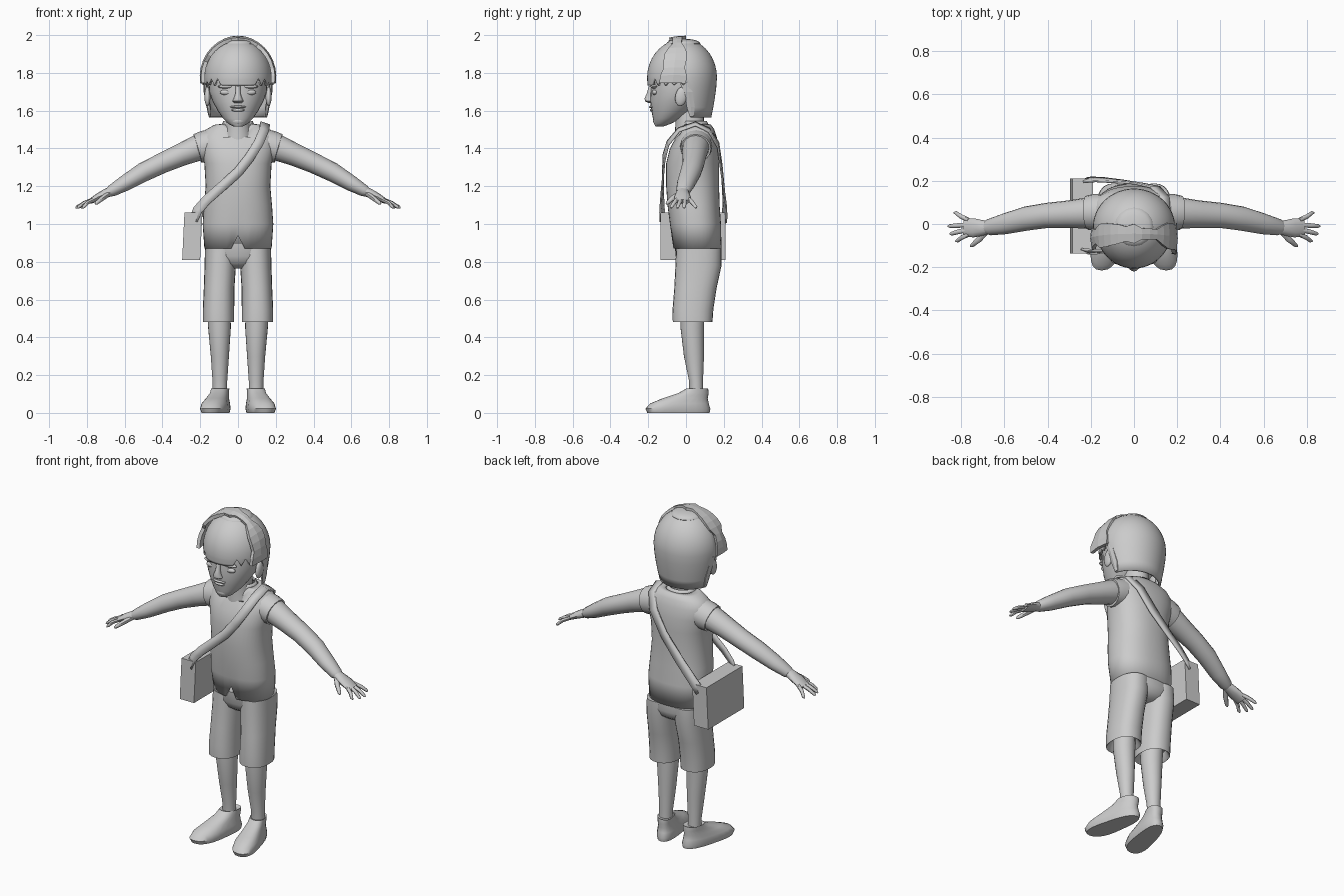
import bpy, bmesh, math, random
from mathutils import Vector

random.seed(4)
if "Cube" in bpy.data.objects:
    bpy.data.objects.remove(bpy.data.objects["Cube"])

grey = bpy.data.materials.new("plain grey")
grey.use_nodes = True
grey.diffuse_color = (0.6, 0.6, 0.6, 1)
grey.node_tree.nodes["Principled BSDF"].inputs["Base Color"].default_value = (0.6, 0.6, 0.6, 1)
TAU = 2 * math.pi


def finish(name, bm, angle=45, thick=0):
    bmesh.ops.recalc_face_normals(bm, faces=bm.faces)
    mesh = bpy.data.meshes.new(name)
    bm.to_mesh(mesh)
    bm.free()
    obj = bpy.data.objects.new(name, mesh)
    bpy.context.collection.objects.link(obj)
    mesh.materials.append(grey)
    if thick:
        mod = obj.modifiers.new("thickness", "SOLIDIFY")
        mod.thickness = thick
        mod.offset = -1
    bpy.ops.object.select_all(action="DESELECT")
    obj.select_set(True)
    bpy.context.view_layer.objects.active = obj
    if angle:
        bpy.ops.object.shade_smooth_by_angle(angle=math.radians(angle))
    return obj


def skin(name, rings, closed=True, caps=True, **kw):
    """Bridge a list of point rings into one surface."""
    bm = bmesh.new()
    rows = [[bm.verts.new(p) for p in ring] for ring in rings]
    n = len(rows[0])
    for a, b in zip(rows, rows[1:]):
        for i in range(n if closed else n - 1):
            j = (i + 1) % n
            bm.faces.new((a[i], a[j], b[j], b[i]))
    if caps:
        bm.faces.new(rows[0])
        bm.faces.new(rows[-1])
    return finish(name, bm, **kw)


def oval(x, y, z, rx, ry, n=24, power=2.0):
    pts = []
    for i in range(n):
        c, s = math.cos(TAU * i / n), math.sin(TAU * i / n)
        e = 2 / power
        pts.append(Vector((x + rx * math.copysign(abs(c) ** e, c),
                           y + ry * math.copysign(abs(s) ** e, s), z)))
    return pts


def tube(name, path, n=16):
    """Limb along a path of (x, y, z, half width in y, half thickness)."""
    rings = []
    for i, (x, y, z, a, b) in enumerate(path):
        p, q = path[max(i - 1, 0)], path[min(i + 1, len(path) - 1)]
        t = (Vector(q[:3]) - Vector(p[:3])).normalized()
        side = (Vector((0, 1, 0)) - t * t.y).normalized()
        up = t.cross(side)
        rings.append([Vector((x, y, z)) + side * a * math.cos(TAU * k / n)
                      + up * b * math.sin(TAU * k / n) for k in range(n)])
    return skin(name, rings)


def ball(name, loc, size, tilt=0):
    bm = bmesh.new()
    bmesh.ops.create_uvsphere(bm, u_segments=16, v_segments=10, radius=1)
    for v in bm.verts:
        v.co = Vector((v.co.x * size[0], v.co.y * size[1], v.co.z * size[2]))
    obj = finish(name, bm)
    obj.location, obj.rotation_euler = loc, (tilt, 0, 0)
    return obj


# Shirt with a V neckline and a small notch in the front hem
shirt = [(.06, .87, .178, .128), (.05, 1.0, .187, .135), (.04, 1.1, .18, .138),
         (.035, 1.2, .171, .14), (.035, 1.32, .178, .14), (.045, 1.4, .198, .13),
         (.055, 1.46, .2, .108), (.06, 1.5, .17, .09), (.055, 1.525, .125, .078),
         (.045, 1.53, .085, .075)]
rings = [oval(0, y, z, rx, ry, 40, 2.3) for y, z, rx, ry in shirt]
rings[0][30].z += .07
for p in rings[-1]:
    drop = max(0, 1 - abs(p.x) / .07) if p.y < .03 else 0
    p.z -= .1 * drop
    p.y -= .035 * drop
for p in rings[-2]:
    drop = max(0, 1 - abs(p.x) / .09) if p.y < .03 else 0
    p.z -= .11 * drop
    p.y -= .035 * drop
for p in rings[-3]:
    drop = max(0, 1 - abs(p.x) / .1) if p.y < .03 else 0
    p.z -= .1 * drop
    p.y -= .025 * drop
skin("shirt", rings, caps=False, thick=.008)

# Collar band and neck
skin("collar", [oval(0, .045, 1.515, .09, .08), oval(0, .04, 1.545, .078, .07)],
     caps=False, thick=.008).rotation_euler = (0, 0, 0)
skin("neck", [oval(0, y, z, rx, ry) for y, z, rx, ry in
              [(.0, 1.38, .08, .06), (.02, 1.47, .075, .08), (.02, 1.54, .065, .075),
               (.01, 1.66, .065, .08)]])

# Shorts hips
skin("shorts_hips", [oval(0, y, z, rx, ry, 28, 2.3) for y, z, rx, ry in
                     [(.07, .765, .06, .07), (.07, .79, .13, .105), (.067, .83, .168, .122),
                      (.062, .9, .172, .122)]])

for s, tag in ((1, "left"), (-1, "right")):
    # Shorts leg with a hollow hem
    skin(tag + "_shorts_leg", [oval(s * x, y, z, rx, ry, 24, 2.3) for x, y, z, rx, ry in
         [(.108, .035, .53, .06, .07), (.103, .035, .485, .076, .097),
          (.103, .035, .48, .083, .105), (.103, .037, .55, .083, .108),
          (.1, .05, .66, .081, .112), (.094, .066, .78, .083, .122),
          (.09, .068, .87, .085, .12)]])
    # Lower leg
    skin(tag + "_leg", [oval(s * x, y, z, rx, ry) for x, y, z, rx, ry in
         [(.1, .035, .58, .06, .065), (.098, .033, .45, .06, .062),
          (.096, .042, .3, .048, .053), (.096, .053, .17, .039, .037),
          (.096, .055, .1, .037, .037)]])
    # Shoe, wider at the toe and turned outward
    rings = []
    for y, z, w, l in [(-.04, 0, .058, .165), (-.043, .022, .064, .172), (-.035, .05, .061, .155),
                       (-.003, .078, .052, .118), (.04, .105, .047, .08), (.06, .13, .046, .057),
                       (.06, .125, .038, .046)]:
        ring = oval(0, y, z, w, l, 24, 2.3)
        for p in ring:
            p.x *= 1 + .25 * max(0, -(p.y + .02) / .15)
            dy = p.y - .06
            p.x = s * (.094 + p.x - dy * .2)
        rings.append(ring)
    skin(tag + "_shoe", rings)
    # Arm and sleeve edge
    tube(tag + "_arm", [(s * x, y, z, a, b) for x, y, z, a, b in
         [(.12, .055, 1.435, .07, .07), (.2, .052, 1.408, .073, .07), (.3, .045, 1.367, .064, .06),
          (.4, .04, 1.323, .058, .054), (.5, .025, 1.275, .056, .051), (.6, .0, 1.215, .048, .042),
          (.67, -.015, 1.175, .038, .031), (.69, -.02, 1.165, .025, .022)]])
    tube(tag + "_sleeve", [(s * x, y, z, a, b) for x, y, z, a, b in
         [(.13, .055, 1.42, .085, .085), (.18, .054, 1.41, .085, .083),
          (.215, .052, 1.4, .08, .078), (.215, .052, 1.4, .07, .07)]])
    # Hand: palm, four fingers and thumb
    tube(tag + "_palm", [(s * x, y, z, a, b) for x, y, z, a, b in
         [(.66, -.015, 1.178, .028, .026), (.7, -.018, 1.162, .036, .024),
          (.74, -.018, 1.143, .044, .02), (.785, -.016, 1.118, .042, .013)]], 12)
    for i, (tx, ty) in enumerate([(.825, -.078), (.852, -.045), (.86, -.01), (.832, .052)]):
        by = -.048 + i * .022
        tube(f"{tag}_finger_{i + 1}", [
            (s * .765, by, 1.13, .011, .011),
            (s * (.77 + tx) / 2, (by + ty) / 2, 1.112, .011, .01),
            (s * (tx - .008), ty, 1.09, .009, .008), (s * tx, ty, 1.084, .004, .004)], 8)
    tube(tag + "_thumb", [(s * .685, -.035, 1.16, .016, .014), (s * .715, -.07, 1.138, .015, .013),
         (s * .748, -.098, 1.112, .01, .01), (s * .756, -.104, 1.105, .004, .004)], 8)
    # Ear, eyelid and brow
    ball(tag + "_ear", (s * .162, -.025, 1.675), (.016, .032, .052), -.2)
    ball(tag + "_eye", (s * .062, -.164, 1.697), (.034, .016, .015))
    ball(tag + "_brow", (s * .062, -.168, 1.728), (.045, .02, .011))
    # Hair lock falling behind the ear
    skin(tag + "_side_lock", [oval(s * x, y, z, rx, ry, 6) for x, y, z, rx, ry in
         [(.175, -.02, 1.8, .012, .045), (.172, .012, 1.7, .01, .025),
          (.155, .025, 1.62, .012, .025), (.15, .03, 1.57, .006, .012)]], angle=0)

# Head, nose and lips
skin("head", [oval(0, y, z, rx, ry, 28) for y, z, rx, ry in
     [(-.14, 1.517, .025, .022), (-.125, 1.53, .05, .044), (-.1, 1.56, .08, .075),
      (-.075, 1.6, .108, .108), (-.05, 1.65, .135, .14), (-.03, 1.7, .153, .158),
      (-.025, 1.78, .158, .162), (-.025, 1.87, .14, .145), (-.025, 1.94, .08, .09)]])
skin("nose", [oval(0, y, z, rx, ry, 12) for y, z, rx, ry in
     [(-.185, 1.64, .018, .014), (-.192, 1.65, .03, .024), (-.196, 1.664, .023, .024),
      (-.19, 1.69, .014, .018), (-.183, 1.73, .013, .014)]])
ball("upper_lip", (0, -.178, 1.62), (.042, .018, .008))
ball("lower_lip", (0, -.174, 1.603), (.036, .018, .009))
ball("chin", (0, -.15, 1.545), (.038, .024, .024))

# Hair shell: short fringe in front, long at the nape
COLS, ROWS, MID = 48, 14, 1.775
rings = [[] for _ in range(ROWS)]
for i in range(COLS):
    c, s = math.cos(TAU * i / COLS), math.sin(TAU * i / COLS)
    if s > .2:
        low = 1.565
    elif s < -.5:
        low = 1.732
    else:
        low = 1.735 + .02 * (i % 2)
    if abs(c) > .55 and -.9 < s < -.6:
        low += .04 * (i % 2)
    for r in range(ROWS):
        f = (r + .3) / (ROWS - .7)
        if f < .7:
            a = f / .7 * math.pi / 2
            z, k = MID + .205 * math.cos(a), math.sin(a)
        else:
            g = (f - .7) / .3
            z = MID - (MID - low) * g
            k = 1 - .17 * ((MID - z) / .21) ** 1.5
        rx = .19 if s > -.1 else .18
        ry = .178 if s > 0 else .192
        rings[r].append(Vector((rx * k * c, -.014 + ry * k * s, z)))
skin("hair", rings, caps=False, thick=.012)
ball("hair_crown", (0, -.014, 1.955), (.09, .09, .026))

# Ragged band of hair arching over the head from ear to ear
front, back = [], []
STEPS = 18
for i in range(STEPS + 1):
    a = math.radians(-8 + 196 * i / STEPS)
    wob = random.uniform(-.018, .018)
    x, z = math.cos(a), math.sin(a)
    front.append(Vector((.196 * x, -.125 + wob + .045 * z, 1.775 + .212 * z)))
    back.append(Vector((.198 * x, -.01 - wob, 1.775 + .222 * z)))
mid = [(p + q) / 2 + Vector((p.x * .03, 0, .003)) for p, q in zip(front, back)]
skin("hair_band_locks", [front, mid, back], closed=False, caps=False, angle=0, thick=.02)

# Shoulder bag, leaning slightly
bm = bmesh.new()
bmesh.ops.create_cube(bm, size=1)
for v in bm.verts:
    v.co = Vector((-.242 + v.co.x * .095 + v.co.z * .012, .037 + v.co.y * .345, .935 + v.co.z * .25))
finish("shoulder_bag", bm, angle=0)

# Strap over the left shoulder to both ends of the bag
path = [(-.238, -.128, 1.02), (-.215, -.132, 1.075), (-.165, -.132, 1.13), (-.09, -.13, 1.195),
        (0, -.126, 1.275), (.06, -.122, 1.35), (.11, -.1, 1.43), (.14, -.04, 1.503),
        (.145, .05, 1.535), (.14, .125, 1.5), (.1, .175, 1.42), (.02, .192, 1.3),
        (-.08, .203, 1.19), (-.16, .21, 1.11), (-.215, .21, 1.05), (-.238, .205, 1.02)]
pts = [Vector(p) for p in path]
edges = []
for i, p in enumerate(pts):
    t = (pts[min(i + 1, len(pts) - 1)] - pts[max(i - 1, 0)]).normalized()
    out = Vector((p.x * .4, p.y - .045, max(0, p.z - 1.36)))
    w = t.cross(out).normalized() * .026
    edges.append([p - w, p + w])
skin("bag_strap", edges, closed=False, caps=False, thick=.01)
